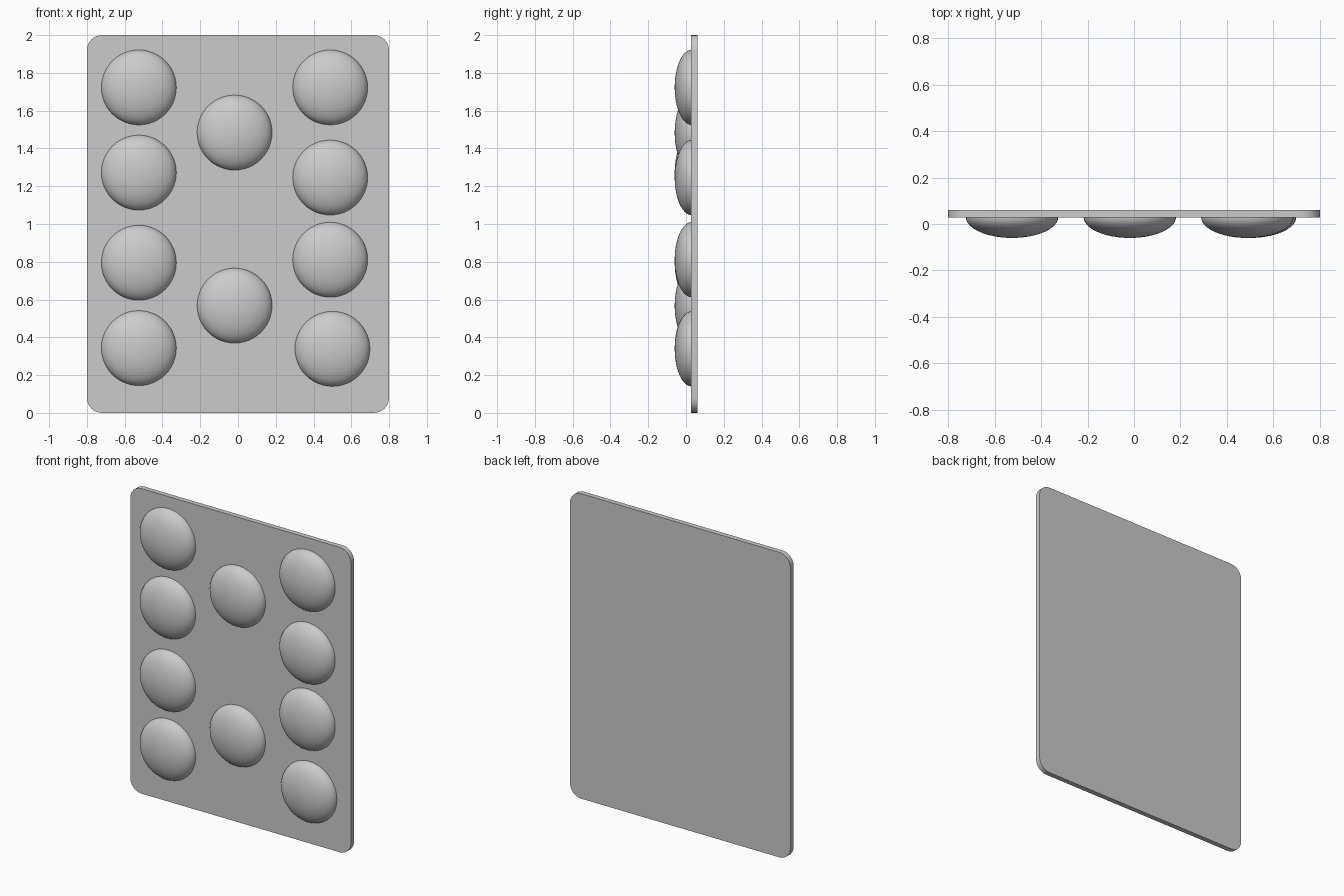
import bpy, bmesh, math
from mathutils import Matrix

cube = bpy.data.objects.get("Cube")
if cube:
    bpy.data.objects.remove(cube, do_unlink=True)

grey = bpy.data.materials.new("light_grey")
grey.use_nodes = True
grey.diffuse_color = (0.6, 0.6, 0.6, 1)
grey.node_tree.nodes["Principled BSDF"].inputs["Base Color"].default_value = (0.6, 0.6, 0.6, 1)

PLATE_FRONT, PLATE_BACK = 0.027, 0.06


def add_object(name, bm):
    mesh = bpy.data.meshes.new(name)
    bm.to_mesh(mesh)
    bm.free()
    mesh.materials.append(grey)
    obj = bpy.data.objects.new(name, mesh)
    bpy.context.collection.objects.link(obj)
    bpy.ops.object.select_all(action="DESELECT")
    obj.select_set(True)
    bpy.context.view_layer.objects.active = obj
    return obj


# Flat plate with rounded corners
bm = bmesh.new()
radius, steps = 0.08, 6
outline = []
corners = [(0.72, 1.92), (-0.72, 1.92), (-0.72, 0.08), (0.72, 0.08)]
for i, (cx, cz) in enumerate(corners):
    for s in range(steps + 1):
        a = math.pi / 2 * (i + s / steps)
        outline.append(bm.verts.new((cx + radius * math.cos(a), PLATE_FRONT,
                                     cz + radius * math.sin(a))))
face = bm.faces.new(outline)
back = bmesh.ops.extrude_face_region(bm, geom=[face])["geom"]
bmesh.ops.translate(bm, vec=(0, PLATE_BACK - PLATE_FRONT, 0),
                    verts=[v for v in back if isinstance(v, bmesh.types.BMVert)])
bmesh.ops.recalc_face_normals(bm, faces=bm.faces)
add_object("plate", bm)
bpy.ops.object.shade_smooth_by_angle(angle=math.radians(30))


# Shallow domes on the front of the plate
def add_dome(name, x, z):
    bm = bmesh.new()
    bmesh.ops.create_uvsphere(bm, u_segments=48, v_segments=24, radius=1)
    bmesh.ops.delete(bm, geom=[v for v in bm.verts if v.co.z < -0.01], context="VERTS")
    bmesh.ops.transform(bm, matrix=Matrix.Rotation(math.pi / 2, 4, "X"), verts=bm.verts)
    bmesh.ops.scale(bm, vec=(0.199, 0.09, 0.199), verts=bm.verts)
    obj = add_object(name, bm)
    obj.location = (x, 0.03, z)
    bpy.ops.object.shade_smooth()


columns = {
    "right": [(-0.525, 1.723), (-0.525, 1.272), (-0.525, 0.795), (-0.525, 0.343)],
    "middle": [(-0.018, 1.484), (-0.018, 0.568)],
    "left": [(0.488, 1.723), (0.488, 1.246), (0.488, 0.811), (0.5, 0.339)],
}
for side, places in columns.items():
    for n, (x, z) in enumerate(places, 1):
        add_dome(f"{side}_dome_{n}", x, z)
